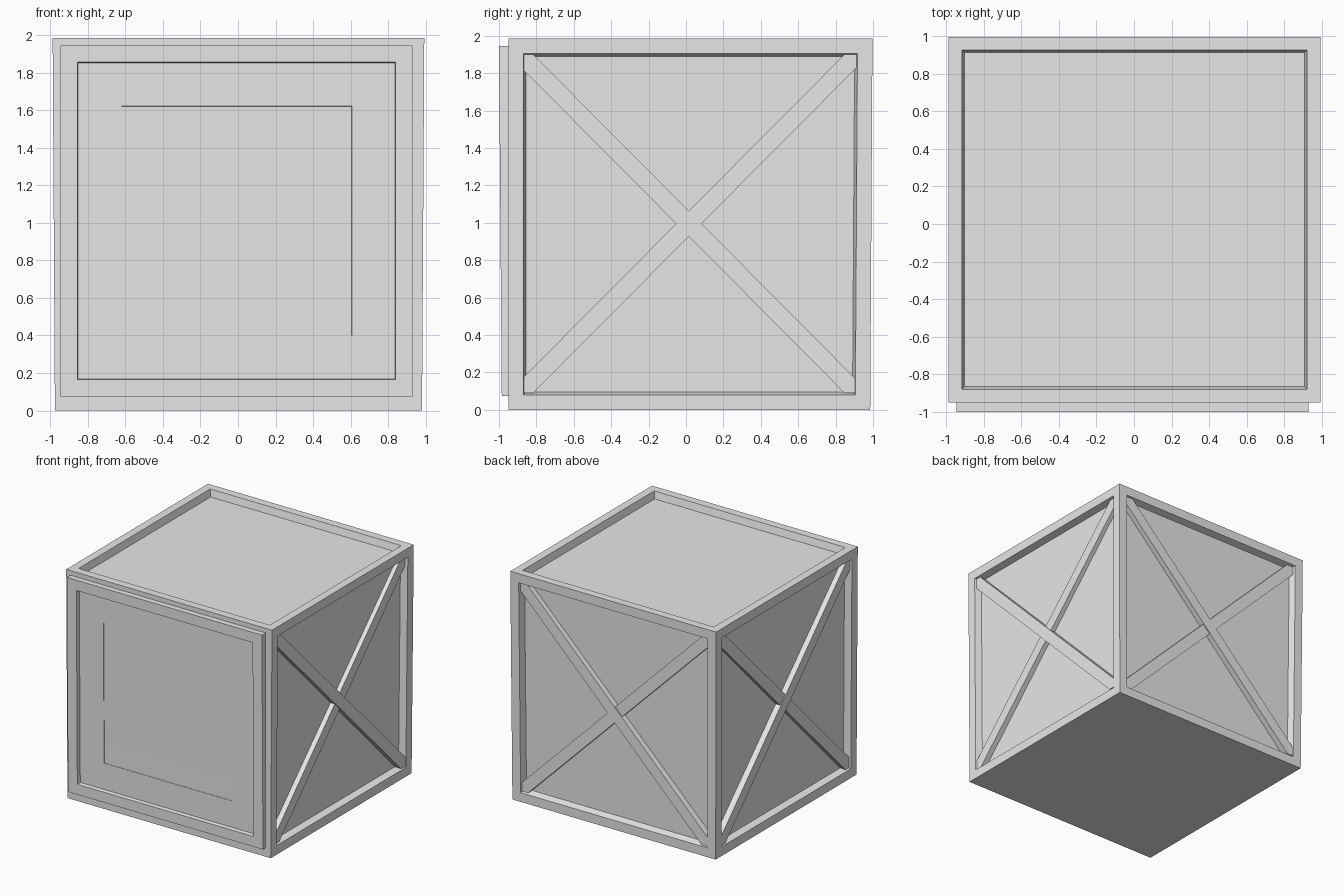
import bpy
import bmesh
from mathutils import Matrix, Vector

cube = bpy.data.objects.get("Cube")
if cube:
    bpy.data.objects.remove(cube, do_unlink=True)

grey = bpy.data.materials.new("light grey")
grey.use_nodes = True
grey.diffuse_color = (0.8, 0.8, 0.8, 1)
grey.node_tree.nodes["Principled BSDF"].inputs["Base Color"].default_value = (0.8, 0.8, 0.8, 1)


def add_object(name, bm):
    bmesh.ops.recalc_face_normals(bm, faces=bm.faces)
    mesh = bpy.data.meshes.new(name)
    bm.to_mesh(mesh)
    bm.free()
    mesh.materials.append(grey)
    obj = bpy.data.objects.new(name, mesh)
    bpy.context.collection.objects.link(obj)
    return obj


def box(low, high):
    bm = bmesh.new()
    bmesh.ops.create_cube(bm, size=1)
    for v in bm.verts:
        v.co = Vector([h if c > 0 else l for c, l, h in zip(v.co, low, high)])
    bm.normal_update()
    return bm


def facing(bm, direction):
    return max(bm.faces, key=lambda f: f.normal.dot(Vector(direction)))


def inset(bm, face, thickness, depth=0.0):
    bmesh.ops.inset_individual(bm, faces=[face], thickness=thickness, depth=depth,
                               use_even_offset=True)


# Crate body, widening a little upward, with recessed panels
body = box((-0.975, -0.95, 0), (0.98, 0.985, 1.985))
for v in body.verts:
    if v.co.z > 1:
        v.co.x += 0.012 if v.co.x > 0 else -0.012
        v.co.y += 0.012 if v.co.y > 0 else 0
body.normal_update()
panels = [facing(body, d) for d in ((0, 0, 1), (1, 0, 0), (-1, 0, 0), (0, 1, 0))]
for i, face in enumerate(panels):
    inset(body, face, 0.07 if i == 0 else 0.08)
    inset(body, face, 0.015, -0.06)
add_object("crate_body", body)


# Crossed braces, each a bar clipped to the corners of its panel
def brace(name, normal, centre, a, b, slope, top):
    w, thick = 0.068, 0.07
    outline = [(-a, b), (w - a, b), (a, w - b), (a, -b), (a - w, -b), (-a, b - w)]
    n = Vector(normal)
    u = Vector((0, 0, 1)).cross(n)
    bm = bmesh.new()
    face = bm.faces.new([bm.verts.new((slope * x, y, top - thick)) for x, y in outline])
    ext = bmesh.ops.extrude_face_region(bm, geom=[face])["geom"]
    verts = [g for g in ext if isinstance(g, bmesh.types.BMVert)]
    bmesh.ops.translate(bm, verts=verts, vec=(0, 0, thick))
    frame = Matrix((u, (0, 0, 1), n)).transposed().to_4x4()
    frame.translation = centre
    bm.transform(frame)
    add_object(name, bm)


sides = [
    ("right_side", (1, 0, 0), (0.98, 0.015, 0.995), 0.9, 1),
    ("left_side", (-1, 0, 0), (-0.975, 0.015, 0.995), 0.9, -1),
    ("back", (0, 1, 0), (0, 0.985, 0.995), 0.905, 1),
]
for name, normal, centre, half, slope in sides:
    brace(name + "_outer_brace", normal, centre, half, 0.905, slope, -0.004)
    brace(name + "_inner_brace", normal, centre, half, 0.905, -slope, -0.012)

# Front door: raised frame, recessed field and a shallow middle panel
door = box((-0.945, -0.985, 0.075), (0.93, -0.94, 1.945))
for v in door.verts:
    if v.co.z > 1 and v.co.y < -0.96:
        v.co.y = -1
door.normal_update()
front = facing(door, (0, -1, 0))
inset(door, front, 0.09)
inset(door, front, 0.004, -0.035)
inset(door, front, 0.23)
inset(door, front, 0.001, -0.004)
add_object("front_door", door)
